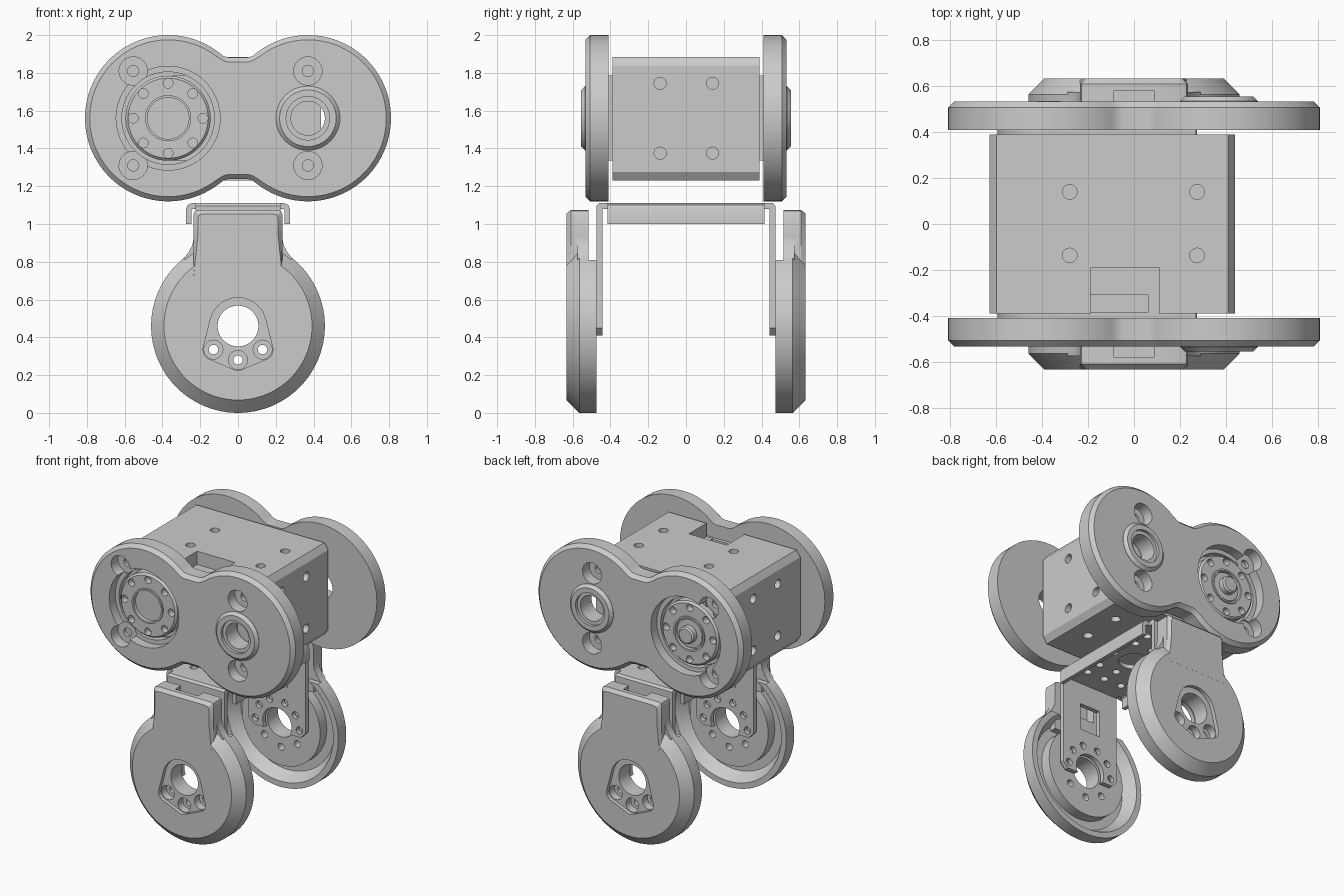
import bpy, bmesh
from math import sin, cos, pi, radians
from mathutils.geometry import convex_hull_2d

if "Cube" in bpy.data.objects:
    bpy.data.objects.remove(bpy.data.objects["Cube"])


def stack(name, rings):
    """Loft matching xz loops placed at successive y values, capped."""
    bm = bmesh.new()
    vs = [[bm.verts.new((x, y, z)) for x, z in loop] for loop, y in rings]
    n = len(vs[0])
    for a, b in zip(vs, vs[1:]):
        for i in range(n):
            bm.faces.new((a[i], a[(i + 1) % n], b[(i + 1) % n], b[i]))
    bm.faces.new(vs[0])
    bm.faces.new(vs[-1])
    bmesh.ops.recalc_face_normals(bm, faces=bm.faces)
    me = bpy.data.meshes.new(name)
    bm.to_mesh(me)
    bm.free()
    ob = bpy.data.objects.new(name, me)
    bpy.context.collection.objects.link(ob)
    return ob


def circle(x, z, r, n=48):
    return [(x + r * cos(2 * pi * i / n), z + r * sin(2 * pi * i / n)) for i in range(n)]


def lathe(name, x, z, steps, n=48):
    return stack(name, [(circle(x, z, r, n), y) for r, y in steps])


def box(name, x0, x1, y0, y1, z0, z1):
    loop = [(x0, z0), (x1, z0), (x1, z1), (x0, z1)]
    return stack(name, [(loop, y0), (loop, y1)])


def apply(ob, mod):
    bpy.ops.object.select_all(action='DESELECT')
    bpy.context.view_layer.objects.active = ob
    ob.select_set(True)
    bpy.ops.object.modifier_apply(modifier=mod.name)


def combine(ob, other, op='DIFFERENCE'):
    m = ob.modifiers.new("bool", 'BOOLEAN')
    m.operation, m.object, m.solver = op, other, 'EXACT'
    apply(ob, m)
    bpy.data.objects.remove(other)


def bore(ob, x, z, r, y0, y1, n=24):
    combine(ob, lathe("cutter", x, z, [(r, y0), (r, y1)], n))


def drill(ob, loc, r, depth, rot=(0, 0, 0)):
    bpy.ops.mesh.primitive_cylinder_add(vertices=20, radius=r, depth=depth, location=loc, rotation=rot)
    combine(ob, bpy.context.object)


def mirror(ob, axis):
    m = ob.modifiers.new("mirror", 'MIRROR')
    m.use_axis = [axis == i for i in range(3)]
    m.use_mirror_merge = False
    apply(ob, m)


HX, HZ = 0.37, 1.56      # joint axes of the upper plates
FZ = 0.46                # axis of the lower discs


# Figure-eight side plates
def eight(d):
    q = [(HX + (0.44 - d) * cos(radians(t)), (0.44 - d) * sin(radians(t))) for t in range(0, 129, 4)]
    q += [(0.075, 0.328 - d), (0.05, 0.322 - d)]
    top = q + [(-x, z) for x, z in reversed(q)]
    loop = top + [(x, -z) for x, z in reversed(top[1:-1])]
    return [(x, HZ + z) for x, z in loop]


plate = stack("side_plate", [(eight(0), -0.41), (eight(0), -0.507), (eight(0.025), -0.533)])
combine(plate, lathe("boss", HX, HZ, [(0.17, -0.48), (0.17, -0.535), (0.15, -0.555)]), 'UNION')
bore(plate, HX, HZ, 0.115, -0.60, -0.535, 40)
bore(plate, HX, HZ, 0.09, -0.60, -0.38, 40)
bore(plate, -HX, HZ, 0.275, -0.60, -0.465, 64)
bore(plate, -HX, HZ, 0.245, -0.60, -0.38, 64)
for x in (-0.555, HX):
    for z in (HZ - 0.25, HZ + 0.25):
        bore(plate, x, z, 0.075, -0.60, -0.455)
        bore(plate, x, z, 0.03, -0.60, -0.43, 16)
mirror(plate, 1)

# Motor body with chamfered long edges
prof = [(-0.63, 1.275), (-0.6, 1.23), (0.41, 1.23), (0.44, 1.275),
        (0.44, 1.84), (0.41, 1.885), (-0.6, 1.885), (-0.63, 1.84)]
body = stack("motor_body", [(prof, -0.39), (prof, 0.39)])
combine(body, box("cutter", -0.19, 0.11, -0.45, -0.19, 1.79, 1.95))
combine(body, box("cutter", -0.19, 0.06, -0.45, -0.31, 1.70, 1.85))
for y in (-0.137, 0.14):
    for x in (-0.28, 0.275):
        for z in (1.23, 1.885):
            drill(body, (x, y, z), 0.032, 0.1)
    for z in (1.375, 1.745):
        for x in (-0.63, 0.44):
            drill(body, (x, y, z), 0.032, 0.1, (0, pi / 2, 0))
cover = box("body_cover", -0.35, 0.27, -0.41, -0.385, 1.335, 1.785)
mirror(cover, 1)

# Round output horns with a ring of screw holes
horn = lathe("output_horn", -HX, HZ, [(0.225, -0.385), (0.225, -0.475), (0.212, -0.488)], 64)
for i in range(8):
    a = i * pi / 4
    bore(horn, -HX + 0.185 * cos(a), HZ + 0.185 * sin(a), 0.026, -0.55, -0.44, 16)
ring = lathe("ring", -HX, HZ, [(0.122, -0.46), (0.122, -0.498)])
combine(horn, ring, 'UNION')
bore(horn, -HX, HZ, 0.11, -0.55, -0.47, 40)
mirror(horn, 1)
axle = lathe("horn_axle", -HX, HZ, [(0.1, 0.46), (0.1, 0.488), (0.06, 0.49), (0.06, 0.525), (0.05, 0.535)], 32)

# Lower discs: hollow behind, with a tab rising to the bracket
foot = lathe("foot_disc", 0, FZ, [(0.46, -0.475), (0.46, -0.565), (0.392, -0.633)], 96)
combine(foot, lathe("cutter", 0, FZ, [(0.42, -0.40), (0.42, -0.475), (0.37, -0.56)], 64))
combine(foot, box("cutter", -0.5, 0.5, -0.515, -0.40, 0.81, 1.2))
combine(foot, lathe("hub", 0, FZ, [(0.31, -0.57), (0.31, -0.485)], 64), 'UNION')


def tab_loop(d):
    q = [(0.235, 0.72), (0.235 - d, 0.93), (0.235 - d, 1.05 - d), (0.228 - d, 1.068 - d), (0.21 - d, 1.075 - d)]
    return q + [(-x, z) for x, z in reversed(q)]


combine(foot, stack("tab", [(tab_loop(0), -0.515), (tab_loop(0), -0.61), (tab_loop(0.022), -0.6335)]), 'UNION')
for s in (-1, 1):        # flares between tab and disc
    web = [(s * x, z) for x, z in ((0.22, 0.92), (0.235, 0.92), (0.243, 0.885), (0.262, 0.85), (0.29, 0.815), (0.22, 0.78))]
    combine(foot, stack("web", [(web, -0.515), (web, -0.575)]), 'UNION')
combine(foot, box("cutter", -0.09, 0.09, -0.58, -0.48, 0.88, 1.2))
screws = [(-0.13, 0.335), (0, 0.28), (0.13, 0.335)]
pts = circle(0, FZ, 0.15)
for x, z in screws:
    pts += circle(x, z, 0.055, 24)
hull = [pts[i] for i in convex_hull_2d(pts)]
combine(foot, stack("cutter", [(hull, -0.7), (hull, -0.605)]))
bore(foot, 0, FZ, 0.108, -0.7, -0.4, 40)
for x, z in screws:
    bore(foot, x, z, 0.05, -0.7, -0.55)
    bore(foot, x, z, 0.025, -0.7, -0.4, 16)
for a in (0, 45, 135, 180):
    bore(foot, 0.185 * cos(radians(a)), FZ + 0.185 * sin(radians(a)), 0.025, -0.53, -0.4, 16)
mirror(foot, 1)

# Bracket crosspiece: folded channel with drilled web
outer = [(0.275, 1.0), (0.275, 1.08), (0.266, 1.101), (0.245, 1.11)]
inner = [(0.24, 1.08), (0.247, 1.073), (0.247, 1.0)]
half = outer[::-1]
chan = [(-x, z) for x, z in outer] + half + [(x, z) for x, z in inner[::-1]] + [(-x, z) for x, z in inner]
bridge = stack("bracket_channel", [(chan, -0.415), (chan, 0.415)])
combine(bridge, box("lip", -0.22, 0.22, -0.46, 0.46, 1.08, 1.11), 'UNION')
drill(bridge, (0, 0, 1.1), 0.1, 0.2)
for y in (-0.3, -0.18, 0.18, 0.3):
    for x in (-0.14, 0, 0.14):
        drill(bridge, (x, y, 1.1), 0.026, 0.2)
for x in (-0.17, 0.17):
    drill(bridge, (x, 0, 1.1), 0.026, 0.2)

# Bracket arms reaching down to the disc axes
half = [(0.225, 1.095), (0.225, 0.45), (0.185, 0.41)]
arm_loop = half + [(-x, z) for x, z in reversed(half)]
top_loop = [(x, min(z + 0.015, 1.11)) if z > 1 else (x, z) for x, z in arm_loop]
arm = stack("bracket_arm", [(arm_loop, -0.474), (top_loop, -0.46), (top_loop, -0.442)])
bore(arm, 0, FZ, 0.115, -0.6, -0.4, 40)
combine(arm, box("cutter", -0.08, 0.08, -0.6, -0.4, 0.74, 0.93))
for a in (0, 35, 70, 110, 145, 180):
    bore(arm, 0.175 * cos(radians(a)), FZ + 0.175 * sin(radians(a)), 0.025, -0.6, -0.4, 16)
mirror(arm, 1)

# Smooth the round walls, keep the machined edges crisp
for ob in list(bpy.context.scene.objects):
    bpy.ops.object.select_all(action='DESELECT')
    bpy.context.view_layer.objects.active = ob
    ob.select_set(True)
    bpy.ops.object.shade_smooth_by_angle(angle=radians(25))
